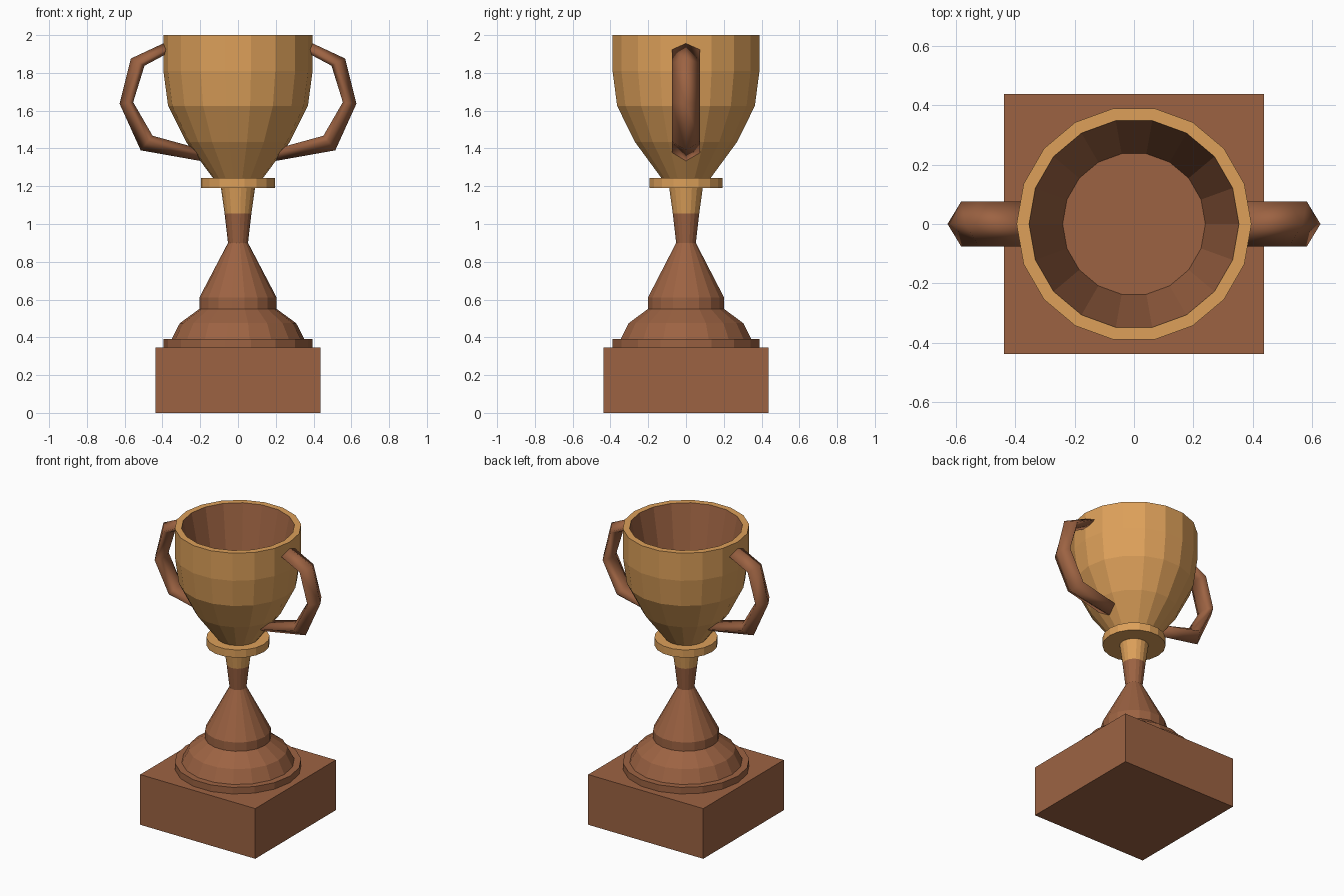
import bpy, bmesh, math

if "Cube" in bpy.data.objects:
    bpy.data.objects.remove(bpy.data.objects["Cube"])

SIDES = 18


def material(name, rgb):
    m = bpy.data.materials.new(name)
    m.diffuse_color = (*rgb, 1.0)
    m.use_nodes = True
    m.node_tree.nodes["Principled BSDF"].inputs["Base Color"].default_value = m.diffuse_color
    return m


gold = material("warm_gold", (0.723, 0.352, 0.102))
brown = material("brown", (0.335, 0.124, 0.055))


def finish(name, bm, mats, smooth=False):
    me = bpy.data.meshes.new(name)
    bmesh.ops.recalc_face_normals(bm, faces=bm.faces)
    for f in bm.faces:
        f.smooth = smooth
    bm.to_mesh(me)
    bm.free()
    for m in mats:
        me.materials.append(m)
    ob = bpy.data.objects.new(name, me)
    bpy.context.collection.objects.link(ob)
    return ob


def lathe(name, profile, mats, second_from=999):
    """Closed turned solid; bands from index second_from use the second material."""
    bm = bmesh.new()
    rings = []
    for r, z in profile:
        rings.append([bm.verts.new((r * math.cos(2 * math.pi * i / SIDES),
                                    r * math.sin(2 * math.pi * i / SIDES), z))
                      for i in range(SIDES)])
    for k, (a, b) in enumerate(zip(rings, rings[1:])):
        for i in range(SIDES):
            j = (i + 1) % SIDES
            f = bm.faces.new((a[i], a[j], b[j], b[i]))
            f.material_index = int(k >= second_from)
    bm.faces.new(rings[0][::-1])
    cap = bm.faces.new(rings[-1])
    cap.material_index = int(len(profile) > second_from)
    return finish(name, bm, mats)


# Square plinth
bm = bmesh.new()
bmesh.ops.create_cube(bm, size=1)
bmesh.ops.scale(bm, vec=(0.875, 0.875, 0.345), verts=bm.verts)
bmesh.ops.translate(bm, vec=(0, 0, 0.1725), verts=bm.verts)
finish("plinth", bm, [brown])

# Stepped foot running up into the narrow neck
lathe("foot", [(0.395, 0.345), (0.395, 0.39), (0.352, 0.39), (0.308, 0.475),
               (0.205, 0.55), (0.205, 0.61), (0.053, 0.90), (0.071, 1.055)], [brown])

# Gold upper stem and collar
lathe("stem", [(0.071, 1.055), (0.09, 1.19), (0.197, 1.19),
               (0.197, 1.243), (0.132, 1.243)], [gold])

# Cup: gold outside and rim, brown inside
lathe("cup", [(0.132, 1.243), (0.275, 1.435), (0.37, 1.625), (0.395, 1.81),
              (0.395, 2.0), (0.353, 2.0), (0.24, 1.45)], [gold, brown], 5)

# Handles: section swept between an outer and an inner path
OUTER = [(0.37, 1.968), (0.567, 1.876), (0.627, 1.637), (0.515, 1.39), (0.20, 1.334)]
INNER = [(0.37, 1.905), (0.495, 1.838), (0.555, 1.645), (0.452, 1.467), (0.20, 1.398)]
SECTION = [(0, 0), (0.075, 0.63), (0.03, 1), (-0.03, 1), (-0.075, 0.63)]  # y, depth


def handle(name, side):
    bm = bmesh.new()
    rings = []
    for (ox, oz), (ix, iz) in zip(OUTER, INNER):
        rings.append([bm.verts.new((side * (ox + (ix - ox) * t), y, oz + (iz - oz) * t))
                      for y, t in SECTION])
    n = len(SECTION)
    for a, b in zip(rings, rings[1:]):
        for i in range(n):
            j = (i + 1) % n
            bm.faces.new((a[i], a[j], b[j], b[i]))
    bm.faces.new(rings[0])
    bm.faces.new(rings[-1])
    finish(name, bm, [brown], smooth=True)


handle("left_handle", -1)
handle("right_handle", 1)
